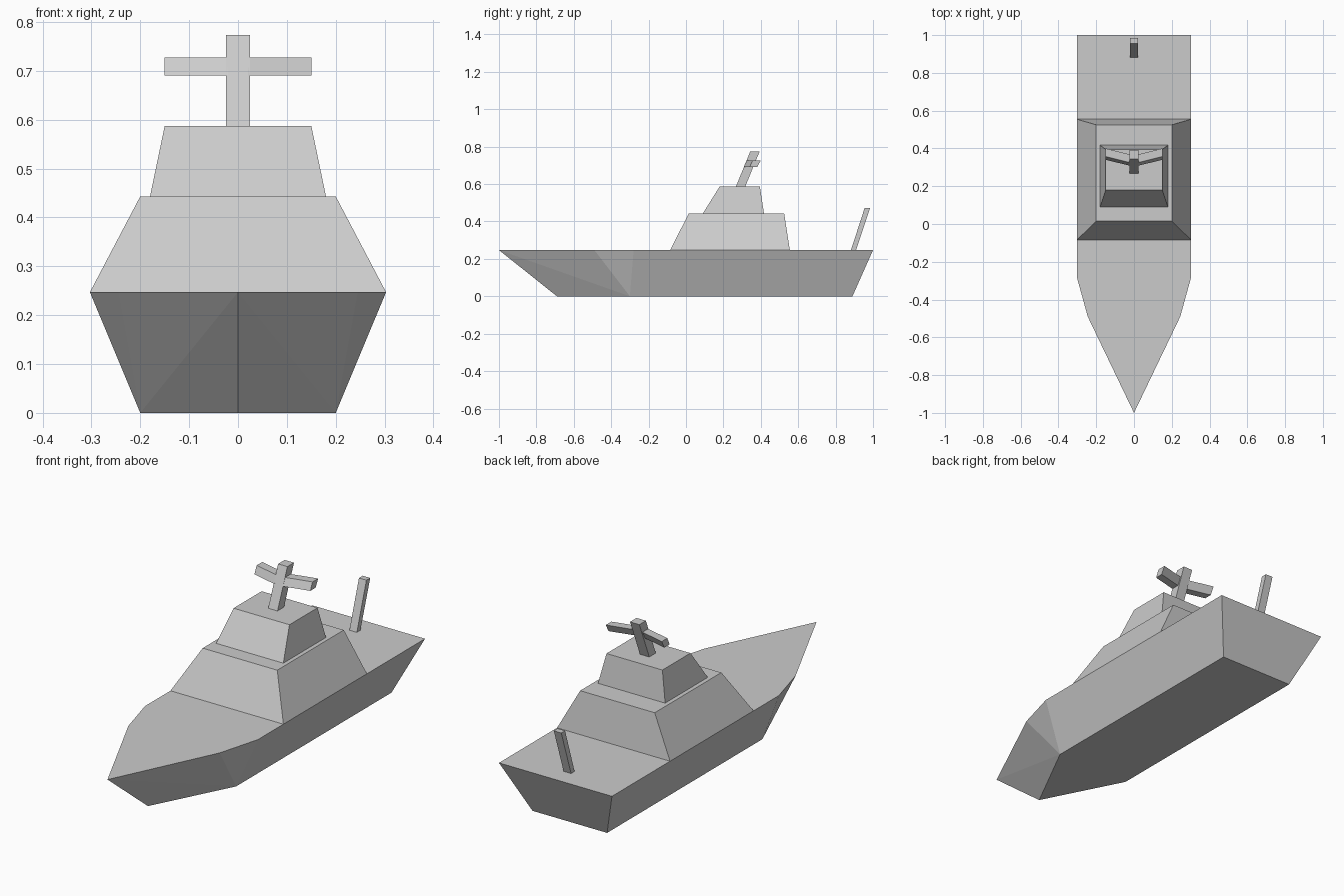
import bpy
import bmesh

cube = bpy.data.objects.get("Cube")
if cube:
    bpy.data.objects.remove(cube, do_unlink=True)

grey = bpy.data.materials.new("ship grey")
grey.use_nodes = True
GREY = (0.6, 0.6, 0.6, 1)
grey.diffuse_color = GREY
grey.node_tree.nodes["Principled BSDF"].inputs["Base Color"].default_value = GREY


def add_part(name, verts, faces, mirrored=False):
    """Flat-shaded part; mirrored parts are joined across x = 0."""
    bm = bmesh.new()
    vs = [bm.verts.new(v) for v in verts]
    for f in faces:
        bm.faces.new([vs[i] for i in f])
    if mirrored:
        bmesh.ops.mirror(bm, geom=bm.verts[:] + bm.edges[:] + bm.faces[:],
                         axis='X', merge_dist=0.001)
        bmesh.ops.remove_doubles(bm, verts=bm.verts[:], dist=0.001)
    bmesh.ops.recalc_face_normals(bm, faces=bm.faces[:])
    mesh = bpy.data.meshes.new(name)
    bm.to_mesh(mesh)
    bm.free()
    mesh.materials.append(grey)
    obj = bpy.data.objects.new(name, mesh)
    bpy.context.collection.objects.link(obj)
    return obj


BOX_FACES = [(0, 1, 2, 3), (4, 5, 6, 7)] + [
    (i, (i + 1) % 4, (i + 1) % 4 + 4, i + 4) for i in range(4)]


def block(name, bottom, top):
    """Tapered or leaning block; each level is (half width, front y, back y, z)."""
    verts = []
    for w, front, back, z in (bottom, top):
        verts += [(-w, front, z), (w, front, z), (w, back, z), (-w, back, z)]
    return add_part(name, verts, BOX_FACES)


# Hull: keel line and deck line of one side, mirrored
DECK = 0.247
hull_verts = [
    (0, -0.69, 0), (0.2, -0.3, 0), (0.2, 0.89, 0), (0, 0.89, 0),
    (0, -1, DECK), (0.245, -0.49, DECK), (0.303, -0.28, DECK),
    (0.303, 1, DECK), (0, 1, DECK)]
hull_faces = [
    (0, 1, 2, 3),            # bottom
    (4, 5, 6, 7, 8),         # deck
    (0, 1, 4), (4, 1, 5), (5, 1, 6),  # bow
    (1, 2, 7, 6),            # side
    (2, 3, 8, 7)]            # stern
add_part("hull", hull_verts, hull_faces, mirrored=True)

# Superstructure
block("lower_cabin", (0.303, -0.085, 0.555, DECK), (0.2, 0.015, 0.525, 0.443))
block("upper_cabin", (0.18, 0.09, 0.417, 0.443), (0.15, 0.18, 0.395, 0.587))

# Raked mast and stern pole
block("mast", (0.025, 0.267, 0.317, 0.587), (0.025, 0.343, 0.393, 0.773))
block("stern_pole", (0.02, 0.882, 0.909, DECK), (0.02, 0.955, 0.984, 0.472))

# Swept-back mast arms
for side, label in ((1, "left"), (-1, "right")):
    verts = []
    for x, sweep in ((0.02, 0), (0.15, 0.032)):
        for y, z in ((0.308, 0.69), (0.348, 0.69), (0.368, 0.727), (0.325, 0.727)):
            verts.append((side * x, y + sweep, z))
    add_part(label + "_mast_arm", verts, BOX_FACES)
